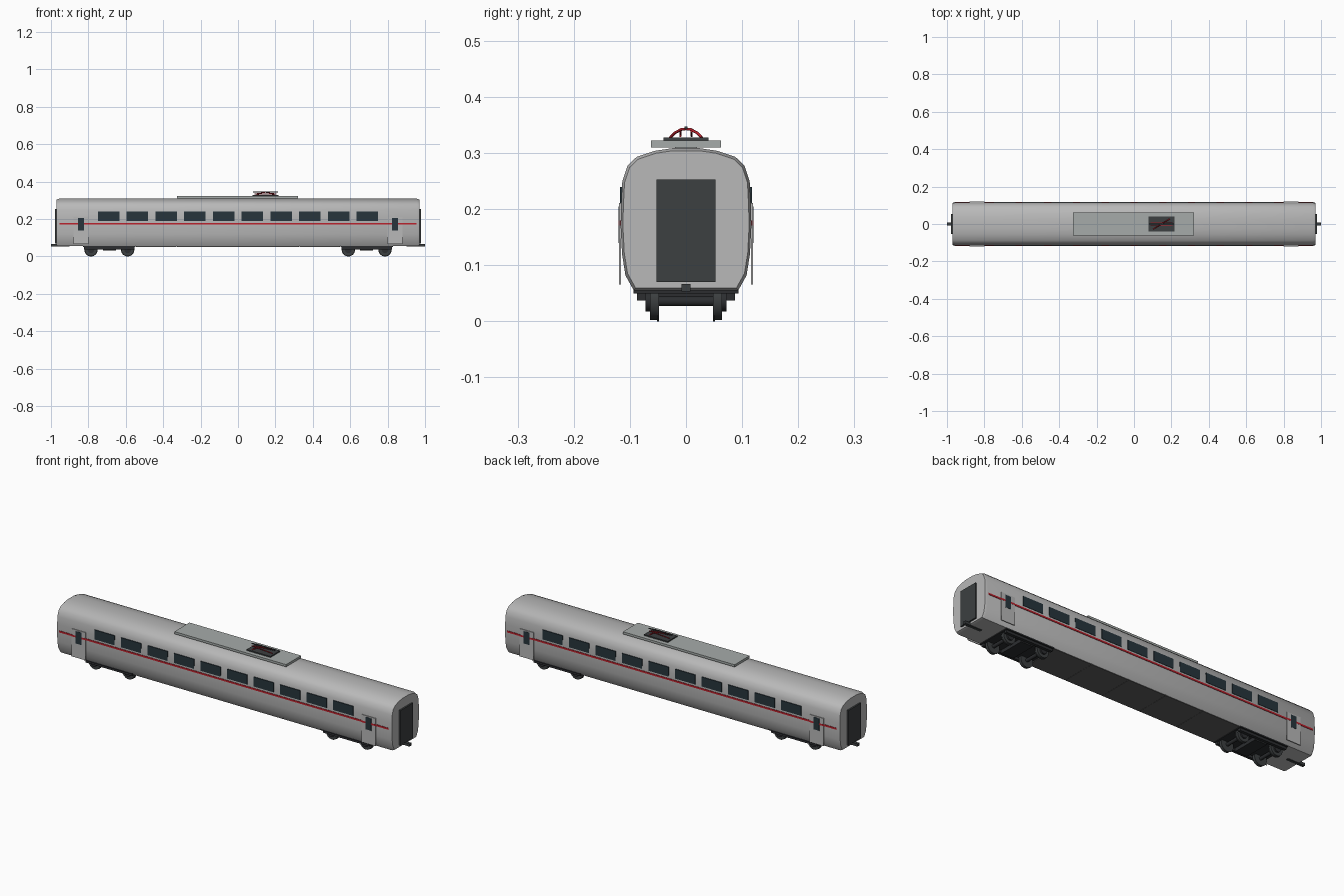
import bpy, math
from mathutils import Vector

if "Cube" in bpy.data.objects:
    bpy.data.objects.remove(bpy.data.objects["Cube"])


def mat(name, r, g, b):
    m = bpy.data.materials.new(name)
    m.diffuse_color = (r, g, b, 1)
    m.use_nodes = True
    m.node_tree.nodes["Principled BSDF"].inputs["Base Color"].default_value = m.diffuse_color
    return m


GLASS = mat("dark_glass", 0.02, 0.035, 0.045)
RED = mat("red_paint", 0.5, 0.015, 0.025)
DARK = mat("dark_metal", 0.045, 0.05, 0.052)
BLACK = mat("bogie_black", 0.025, 0.027, 0.03)
FLOOR = mat("floor_grey", 0.11, 0.11, 0.11)
ROOF = mat("roof_grey", 0.38, 0.41, 0.40)
SHELL = mat("shell_grey", 0.48, 0.48, 0.48)


def mesh_obj(name, verts, faces, m):
    me = bpy.data.meshes.new(name)
    me.from_pydata(verts, [], faces)
    ob = bpy.data.objects.new(name, me)
    bpy.context.collection.objects.link(ob)
    me.materials.append(m)
    return ob


def box(name, x0, x1, y0, y1, z0, z1, m):
    bpy.ops.mesh.primitive_cube_add(size=1, location=((x0 + x1) / 2, (y0 + y1) / 2, (z0 + z1) / 2))
    ob = bpy.context.object
    ob.name = name
    ob.scale = (x1 - x0, abs(y1 - y0), z1 - z0)
    bpy.ops.object.transform_apply(location=False, rotation=False, scale=True)
    ob.data.materials.append(m)
    return ob


def smooth(ob, angle=30):
    bpy.ops.object.select_all(action='DESELECT')
    ob.select_set(True)
    bpy.context.view_layer.objects.active = ob
    bpy.ops.object.shade_smooth_by_angle(angle=math.radians(angle))


def cylinder(name, r, depth, loc, m, sides=24):
    bpy.ops.mesh.primitive_cylinder_add(vertices=sides, radius=r, depth=depth, location=loc,
                                        rotation=(math.pi / 2, 0, 0))
    ob = bpy.context.object
    ob.name = name
    ob.data.materials.append(m)
    smooth(ob)


def tube(name, pts, r, m):
    cu = bpy.data.curves.new(name, 'CURVE')
    cu.dimensions = '3D'
    cu.bevel_depth = r
    cu.bevel_resolution = 1
    cu.use_fill_caps = True
    sp = cu.splines.new('POLY')
    sp.points.add(len(pts) - 1)
    for p, q in zip(sp.points, pts):
        p.co = (*q, 1)
    ob = bpy.data.objects.new(name, cu)
    bpy.context.collection.objects.link(ob)
    cu.materials.append(m)


# Car body: cross-section lofted along x with slightly tucked-in ends
half = [(0.093, 0.055), (0.108, 0.082), (0.114, 0.12), (0.1165, 0.17), (0.1155, 0.21),
        (0.1135, 0.25), (0.104, 0.278), (0.088, 0.293), (0.055, 0.304), (0.025, 0.3085)]
prof = half + [(-y, z) for y, z in reversed(half)]
n = len(prof)
stations = [(-0.97, 0.965), (-0.958, 1), (0.958, 1), (0.97, 0.965)]
verts = [(x, y * s, 0.18 + (z - 0.18) * s) for x, s in stations for y, z in prof]
faces = [(k * n + i, k * n + (i + 1) % n, (k + 1) * n + (i + 1) % n, (k + 1) * n + i)
         for k in range(3) for i in range(n)]
faces = [tuple(reversed(f)) for f in faces]
faces += [tuple(reversed(range(n))), tuple(range(3 * n, 4 * n))]
body = mesh_obj("car_body", verts, faces, SHELL)
bpy.context.view_layer.objects.active = body
body.select_set(True)
bpy.ops.object.mode_set(mode='EDIT')
bpy.ops.mesh.select_all(action='SELECT')
bpy.ops.mesh.normals_make_consistent(inside=False)
bpy.ops.object.mode_set(mode='OBJECT')
smooth(body, 35)

# Side windows, stripe and doors on both sides
for s in (-1, 1):
    for i in range(10):
        cx = (i - 4.5) * 0.1537
        box("side_window", cx - 0.058, cx + 0.058, s * 0.112, s * 0.118, 0.189, 0.239, GLASS)
    box("side_stripe", -0.955, 0.955, s * 0.114, s * 0.1185, 0.171, 0.180, RED)
    for cx in (-0.84, 0.84):
        box("door", cx - 0.04, cx + 0.04, s * 0.116, s * 0.1195, 0.066, 0.211, SHELL)
        box("door_window", cx - 0.016, cx + 0.016, s * 0.117, s * 0.1205, 0.140, 0.205, GLASS)
        box("door_stripe", cx - 0.04, cx + 0.04, s * 0.117, s * 0.1202, 0.171, 0.180, RED)

# End gangways, couplers and bogies
for e in (-1, 1):
    a, b = sorted((e * 0.965, e * 0.978))
    box("end_gangway", a, b, -0.053, 0.053, 0.070, 0.253, DARK)
    a, b = sorted((e * 0.90, e * 1.0))
    box("coupler", a, b, -0.008, 0.008, 0.053, 0.067, DARK)
    c = e * 0.688
    box("bogie_plate", c - 0.14, c + 0.14, -0.094, 0.094, 0.050, 0.057, BLACK)
    box("bogie_beam", c - 0.035, c + 0.035, -0.07, 0.07, 0.032, 0.052, BLACK)
    for s in (-1, 1):
        box("bogie_side_frame", c - 0.135, c + 0.135, s * 0.072, s * 0.087, 0.037, 0.052, BLACK)
    for dx in (-0.098, 0.098):
        cylinder("axle", 0.009, 0.12, (c + dx, 0, 0.036), BLACK, 12)
        for s in (-1, 1):
            cylinder("wheel", 0.034, 0.015, (c + dx, s * 0.057, 0.036), DARK)
            cylinder("wheel_flange", 0.036, 0.004, (c + dx, s * 0.050, 0.036), DARK)
            cylinder("axle_box", 0.018, 0.010, (c + dx, s * 0.067, 0.036), BLACK, 16)

# Underfloor equipment panels
for i in range(5):
    x = -0.545 + i * 0.218
    box("underfloor_panel", x + 0.0005, x + 0.2175, -0.093, 0.093, 0.050, 0.057, FLOOR)

# Roof fairing
box("roof_fairing", -0.325, 0.322, -0.062, 0.062, 0.310, 0.322, ROOF)
box("fairing_mount", -0.30, 0.30, -0.02, 0.02, 0.305, 0.311, ROOF)

# Pantograph
box("pantograph_base", 0.078, 0.216, -0.040, 0.040, 0.322, 0.328, DARK)
arc = [(-1, 0.328), (-0.7, 0.336), (-0.3, 0.342), (0, 0.343), (0.3, 0.342), (0.7, 0.336), (1, 0.328)]
tube("pantograph_arm", [(0.147 + t * 0.045, t * 0.028, z) for t, z in arc], 0.0025, RED)
for s in (-1, 1):
    tube("pantograph_link", [(0.147 - s * 0.06, s * 0.010, 0.330), (0.147 + s * 0.06, s * 0.010, 0.338)], 0.002, RED)
box("pantograph_head", 0.080, 0.214, -0.003, 0.003, 0.343, 0.347, DARK)
